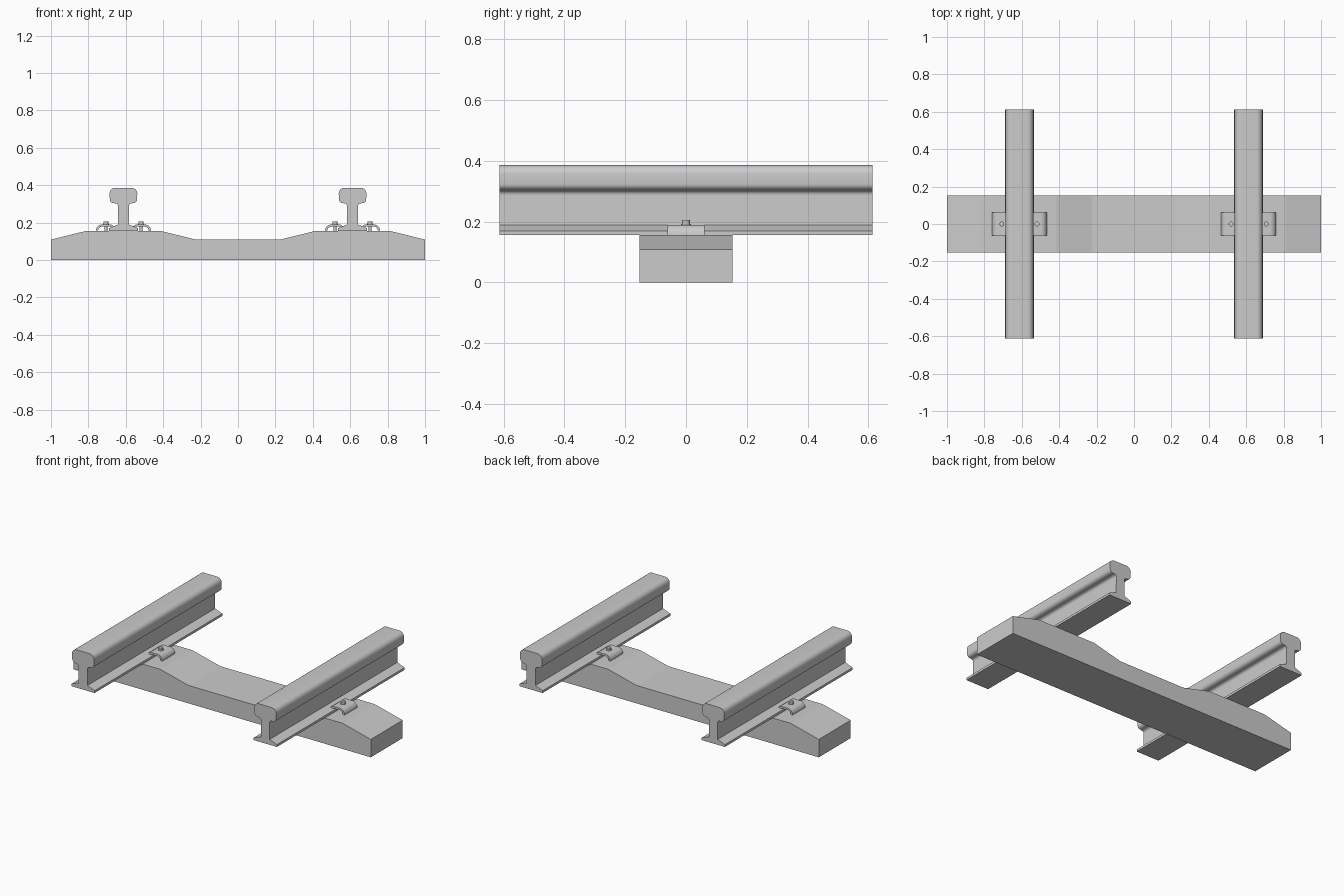
import bpy, bmesh, math

if "Cube" in bpy.data.objects:
    bpy.data.objects.remove(bpy.data.objects["Cube"])


def extrude_profile(name, pts, half_y, x=0.0, smooth=False):
    """Closed (x, z) outline extruded symmetrically along y."""
    bm = bmesh.new()
    face = bm.faces.new([bm.verts.new((px + x, -half_y, pz)) for px, pz in pts])
    res = bmesh.ops.extrude_face_region(bm, geom=[face])
    verts = [g for g in res["geom"] if isinstance(g, bmesh.types.BMVert)]
    bmesh.ops.translate(bm, vec=(0, 2 * half_y, 0), verts=verts)
    bmesh.ops.recalc_face_normals(bm, faces=bm.faces)
    return finish(name, bm, smooth)


def finish(name, bm, smooth):
    me = bpy.data.meshes.new(name)
    bm.to_mesh(me)
    bm.free()
    ob = bpy.data.objects.new(name, me)
    bpy.context.collection.objects.link(ob)
    if smooth:
        bpy.ops.object.select_all(action='DESELECT')
        ob.select_set(True)
        bpy.context.view_layer.objects.active = ob
        bpy.ops.object.shade_smooth_by_angle(angle=math.radians(30))
    return ob


def arc(cx, cz, r, a0, a1, n=6):
    return [(cx + r * math.cos(math.radians(a0 + (a1 - a0) * i / n)),
             cz + r * math.sin(math.radians(a0 + (a1 - a0) * i / n))) for i in range(n + 1)]


def cylinder(name, x, z0, z1, r, sides):
    bm = bmesh.new()
    bmesh.ops.create_cone(bm, cap_ends=True, segments=sides, radius1=r, radius2=r, depth=z1 - z0)
    bmesh.ops.translate(bm, vec=(x, 0, (z0 + z1) / 2), verts=bm.verts)
    return finish(name, bm, True)


def mirrored(half):
    """Right half outline (bottom to top) completed with its mirror."""
    return half + [(-x, z) for x, z in reversed(half)]


TOP = 0.156
GAUGE = 0.6125

# Concrete sleeper with raised rail seats
extrude_profile("sleeper", mirrored([(1, 0), (1, 0.109), (0.81, TOP), (0.415, TOP), (0.225, 0.109)]), 0.153)

# Rail outline: foot, web, rounded head
rail = [(0.078, TOP), (0.078, 0.170), (0.030, 0.189), (0.029, 0.285)]
rail += arc(0.044, 0.288, 0.015, 180, 100, 4)
rail += arc(0.052, 0.325, 0.021, -80, 0)
rail += arc(0.044, 0.356, 0.030, 0, 90)
rail = mirrored(rail)

# Spring clip outline: arched plate, tip on the foot, outer end on the sleeper
outer = [(0.052, 0.181), (0.066, 0.190)] + arc(0.114, 0.157, 0.033, 90, 0, 8)
inner = arc(0.114, 0.157, 0.021, 0, 90, 8) + [(0.070, 0.178), (0.056, 0.171)]
clip = outer + inner

for side, s in (("left", -1), ("right", 1)):
    cx = s * GAUGE
    extrude_profile(side + "_rail", rail, 0.613, cx, True)
    for label, d in (("a", -1), ("b", 1)):
        tag = f"{side}_{label}"
        extrude_profile("clip_" + tag, [(d * x, z) for x, z in clip], 0.061, cx, True)
        # Bolt shank, washer and head
        bx = cx + d * 0.094
        cylinder("bolt_shank_" + tag, bx, 0.150, 0.195, 0.008, 16)
        cylinder("washer_" + tag, bx, 0.188, 0.193, 0.016, 24)
        cylinder("bolt_head_" + tag, bx, 0.192, 0.205, 0.013, 16)
